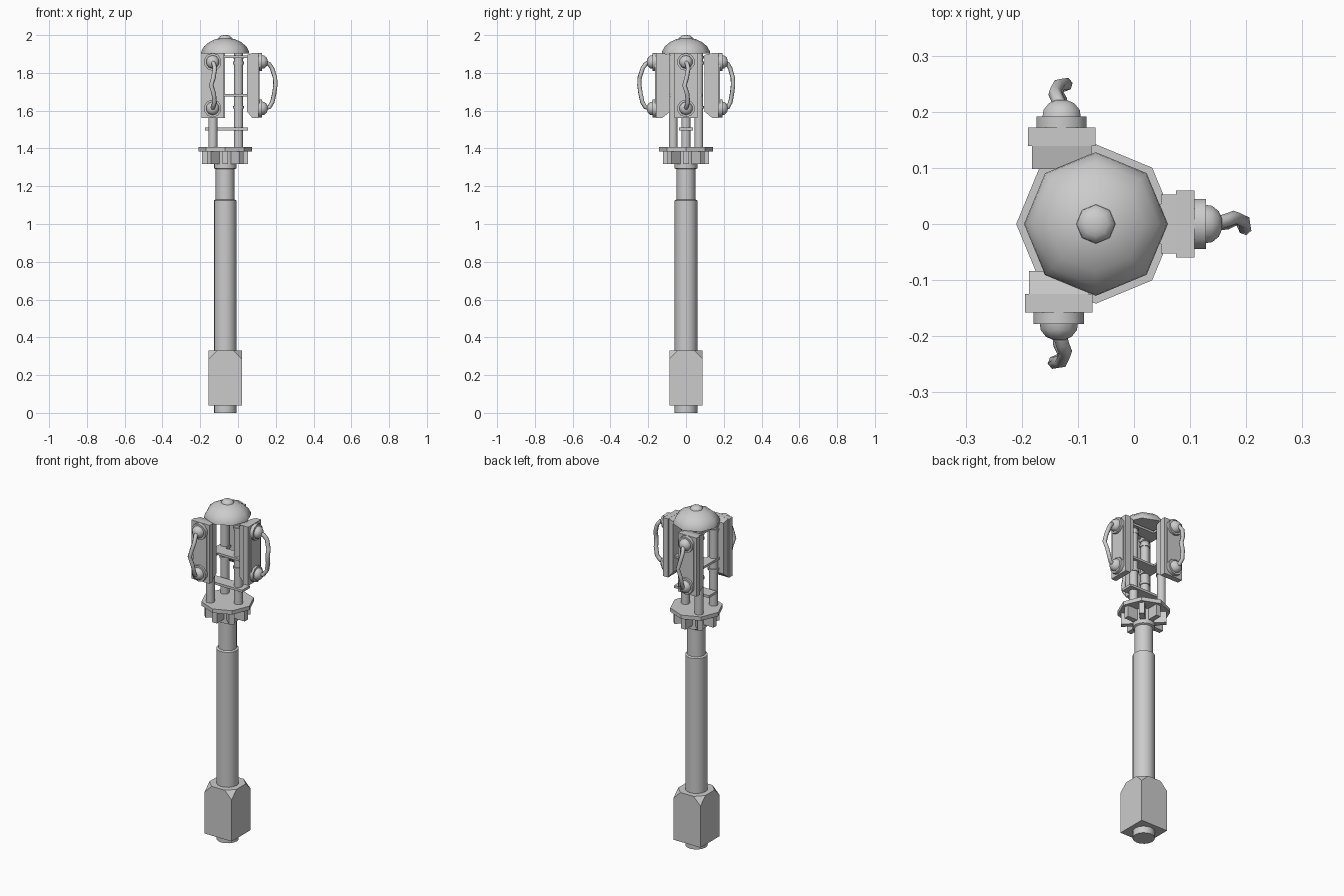
import bpy, bmesh, math
from mathutils import Matrix, Vector

if "Cube" in bpy.data.objects:
    bpy.data.objects.remove(bpy.data.objects["Cube"])

CX = -0.068  # column axis
AXIS = Matrix.Translation((CX, 0, 0))


def finish(name, bm, mat=Matrix(), smooth=None):
    bmesh.ops.recalc_face_normals(bm, faces=bm.faces)
    me = bpy.data.meshes.new(name)
    bm.to_mesh(me)
    bm.free()
    ob = bpy.data.objects.new(name, me)
    bpy.context.collection.objects.link(ob)
    ob.matrix_world = mat
    if smooth:
        bpy.ops.object.select_all(action='DESELECT')
        ob.select_set(True)
        bpy.context.view_layer.objects.active = ob
        bpy.ops.object.shade_smooth_by_angle(angle=math.radians(smooth))
    return ob


def lathe(name, profile, sides, mat=AXIS, smooth=None):
    """Stack rings of (radius, height) and cap both ends."""
    bm = bmesh.new()
    rings = []
    for r, z in profile:
        rings.append([bm.verts.new((r * math.cos(i * math.tau / sides),
                                    r * math.sin(i * math.tau / sides), z)) for i in range(sides)])
    for a, b in zip(rings, rings[1:]):
        for i in range(sides):
            j = (i + 1) % sides
            bm.faces.new((a[i], a[j], b[j], b[i]))
    bm.faces.new(rings[0])
    bm.faces.new(rings[-1])
    return finish(name, bm, mat, smooth)


def box(name, lo, hi, mat=Matrix()):
    lo, hi = Vector(lo), Vector(hi)
    bm = bmesh.new()
    bmesh.ops.create_cube(bm, size=1, matrix=Matrix.Translation((lo + hi) / 2)
                          @ Matrix.Diagonal((*(hi - lo), 1)))
    return finish(name, bm, mat)


def extrude(name, pts, half, mat):
    """Side profile in (x, z), extruded along y."""
    bm = bmesh.new()
    f = bm.faces.new([bm.verts.new((x, -half, z)) for x, z in pts])
    new = bmesh.ops.extrude_face_region(bm, geom=[f])['geom']
    bmesh.ops.translate(bm, vec=(0, 2 * half, 0),
                        verts=[v for v in new if isinstance(v, bmesh.types.BMVert)])
    return finish(name, bm, mat)


# Foot block with its top corners cut off
bm = bmesh.new()
bmesh.ops.create_cube(bm, size=1, matrix=Matrix.Translation((0, 0, 0.185))
                      @ Matrix.Diagonal((0.176, 0.176, 0.29, 1)))
for sx in (-1, 1):
    for sy in (-1, 1):
        cut = bmesh.ops.bisect_plane(bm, geom=bm.verts[:] + bm.edges[:] + bm.faces[:],
                                     plane_co=(sx * 0.088, sy * 0.088, 0.285),
                                     plane_no=(sx, sy, 1), clear_outer=True)
        edges = [e for e in cut['geom_cut'] if isinstance(e, bmesh.types.BMEdge)]
        bmesh.ops.holes_fill(bm, edges=edges)
finish("foot_block", bm, AXIS)

# Column
lathe("foot_peg", [(0.06, 0), (0.06, 0.05)], 16, smooth=40)
lathe("column", [(0.06, 0.32), (0.06, 1.125), (0.05, 1.13), (0.05, 1.29),
                 (0.06, 1.295), (0.06, 1.39)], 16, smooth=30)

# Platform with fins underneath
lathe("platform", [(0.142, 1.385), (0.142, 1.408)], 8)
for i in range(8):
    box("platform_fin", (0.045, -0.015, 1.318), (0.122, 0.015, 1.388),
        AXIS @ Matrix.Rotation(i * math.pi / 4, 4, 'Z'))

# Domed cap with knob
lathe("cap", [(0.128, 1.902), (0.126, 1.915), (0.112, 1.94), (0.085, 1.963),
              (0.05, 1.979), (0.02, 1.985)], 8, smooth=50)
lathe("cap_knob", [(0.036, 1.975), (0.034, 1.988), (0.022, 1.997), (0.008, 2.0)], 8, smooth=50)

# Posts with collars
for x, y in ((0.003, 0), (-0.133, 0.068), (-0.133, -0.068)):
    m = Matrix.Translation((x, y, 0))
    lathe("post", [(0.024, 1.40), (0.024, 1.905)], 10, m, smooth=40)
    for z in (1.612, 1.845, 1.875):
        lathe("post_collar", [(0.029, z), (0.029, z + 0.014)], 10, m, smooth=40)

# Cross planks
box("lower_plank", (-0.175, -0.036, 1.496), (0.053, 0.036, 1.51))
for z in (1.675, 1.88):
    box("cross_plank", (-0.15, -0.036, z), (0.055, 0.036, z + 0.013))
    box("back_plank", (-0.16, -0.085, z), (-0.106, 0.085, z + 0.013))


# Lamp panel: local +x points outwards, x = 0 is the outer face
def lamp_panel(mat, depth, reach):
    extrude("panel_back", [(-depth, 1.595), (-0.031, 1.56), (-0.031, 1.905), (-depth, 1.895)],
            0.053, mat)
    box("panel_body", (-0.033, -0.06, 1.56), (0, 0.06, 1.905), mat)
    box("panel_face", (-0.005, -0.044, 1.60), (0.007, 0.044, 1.87), mat)
    for z in (1.858, 1.612):
        m = mat @ Matrix.Translation((0, 0, z)) @ Matrix.Rotation(math.pi / 2, 4, 'Y')
        lathe("socket_ring", [(0.047, -0.005), (0.047, 0.02)], 10, m, smooth=40)
        lathe("socket_dome", [(0.036, 0.018), (0.034, 0.031), (0.024, 0.043), (0.01, 0.049)],
              10, m, smooth=50)
    # Wavy cable between the two sockets
    path = [(0.36, 0, 1.858), (0.62, 0.006, 1.848), (0.80, 0.012, 1.825), (0.98, 0.004, 1.775),
            (1.0, -0.008, 1.735), (0.93, 0.006, 1.69), (0.82, 0.010, 1.645),
            (0.64, 0.002, 1.618), (0.36, 0, 1.612)]
    cu = bpy.data.curves.new("cable", 'CURVE')
    cu.dimensions = '3D'
    cu.bevel_depth = 0.012
    cu.bevel_resolution = 1
    cu.use_fill_caps = True
    sp = cu.splines.new('POLY')
    sp.points.add(len(path) - 1)
    for p, (u, v, z) in zip(sp.points, path):
        p.co = (u * (reach - 0.011), v, z, 1)
    ob = bpy.data.objects.new("cable", cu)
    ob.matrix_world = mat
    bpy.context.collection.objects.link(ob)


def facing(x, y, deg):
    return Matrix.Translation((x, y, 0)) @ Matrix.Rotation(math.radians(deg), 4, 'Z')


lamp_panel(facing(0.108, 0, 0), 0.06, 0.101)
lamp_panel(facing(-0.129, 0.172, 90), 0.074, 0.088)
lamp_panel(facing(-0.134, -0.158, -90), 0.074, 0.1)
